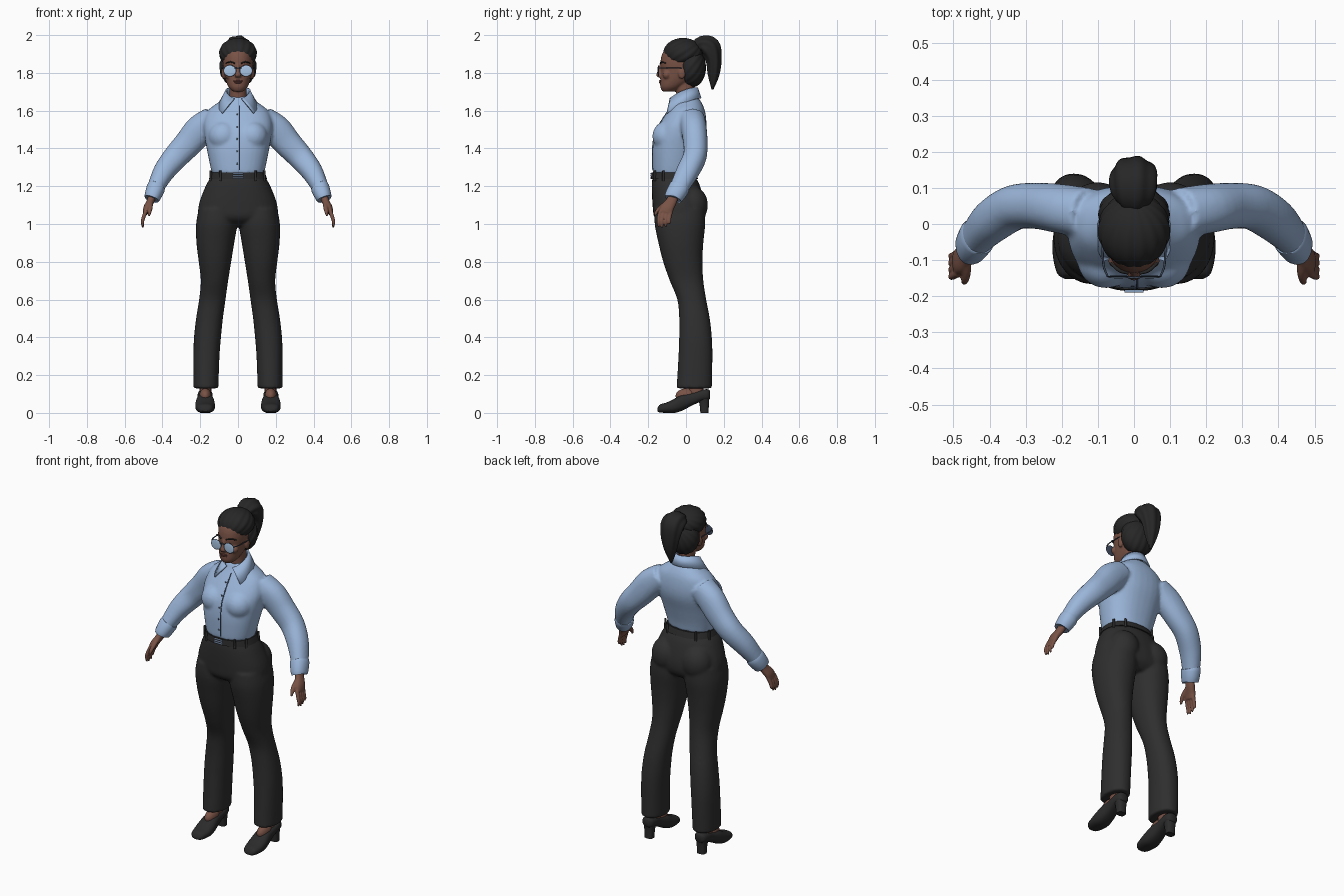
import bpy, bmesh, math
from mathutils import Vector

if "Cube" in bpy.data.objects:
    bpy.data.objects.remove(bpy.data.objects["Cube"])
X, Y, Z = Vector((1, 0, 0)), Vector((0, 1, 0)), Vector((0, 0, 1))


def material(name, *rgb):
    m = bpy.data.materials.new(name)
    m.use_nodes = True
    m.diffuse_color = (*rgb, 1)
    m.node_tree.nodes["Principled BSDF"].inputs["Base Color"].default_value = (*rgb, 1)
    return m


shirt_blue = material("shirt blue", .33, .47, .70)
seam_blue = material("seam dark blue", .06, .09, .15)
trouser_black = material("trouser charcoal", .028, .028, .028)
hair_black = material("hair black", .02, .02, .02)
leather = material("leather black", .024, .024, .025)
skin = material("brown skin", .19, .085, .06)
lip = material("lip brown", .14, .05, .04)
lens_blue = material("lens blue", .40, .56, .78)
frame_dark = material("frame slate", .05, .07, .11)


def power(v, p):
    return math.copysign(abs(v) ** (2 / p), v)


def smooth_path(rows, steps):
    """Catmull-Rom interpolation of (x, y, z, rx, ry) rows."""
    rows = [Vector(r) for r in rows]
    out = []
    for i in range(len(rows) - 1):
        b, c = rows[i], rows[i + 1]
        a, d = rows[max(i - 1, 0)], rows[min(i + 2, len(rows) - 1)]
        for k in range(steps):
            t = k / steps
            out.append(b + (c - a) * (t / 2) + (a * 2 - b * 5 + c * 4 - d) * (t * t / 2)
                       + (b * 3 - a - c * 3 + d) * (t ** 3 / 2))
    return out + [rows[-1]]


def loft(bm, rows, axis=None, ref=Y, n=32, steps=4, p=2.2, ridge=0, waves=7):
    """Skin of rounded rings along a path, capped at both ends."""
    path = smooth_path(rows, steps)
    centres = [Vector(s[:3]) for s in path]
    rings = []
    for i, s in enumerate(path):
        t = axis or (centres[min(i + 1, len(path) - 1)] - centres[max(i - 1, 0)]).normalized()
        v = (ref - t * ref.dot(t)).normalized()
        u = v.cross(t)
        ring = []
        for k in range(n):
            a = math.tau * k / n
            g = 1 + ridge * math.sin(waves * a)
            ring.append(bm.verts.new(centres[i] + u * (power(math.cos(a), p) * s[3] * g)
                                     + v * (power(math.sin(a), p) * s[4] * g)))
        rings.append(ring)
    for r, q in zip(rings, rings[1:]):
        for k in range(n):
            bm.faces.new((r[k], r[k - 1], q[k - 1], q[k]))
    bm.faces.new(rings[0])
    bm.faces.new(rings[-1])


def slab(rows):
    """Rows (z, x0, x1, front, back) turned into ring stations."""
    return [((a + b) / 2, (f + k) / 2, z, (b - a) / 2, (k - f) / 2) for z, a, b, f, k in rows]


def ball(bm, centre, radii, pole=Z, ridge=0, waves=1, segs=32):
    q = pole.to_track_quat('Z', 'Y')
    for v in bmesh.ops.create_uvsphere(bm, u_segments=segs, v_segments=segs // 2, radius=1)["verts"]:
        g = 1 + ridge * math.sin(waves * math.atan2(v.co.y, v.co.x)) * (1 - v.co.z ** 2)
        d = q @ v.co * g
        v.co = Vector(centre) + Vector([d[i] * radii[i] for i in range(3)])


def finish(name, bm, mat, mirror=False, voxel=0, relax=0, solid=0):
    bmesh.ops.recalc_face_normals(bm, faces=bm.faces)
    me = bpy.data.meshes.new(name)
    bm.to_mesh(me)
    bm.free()
    me.materials.append(mat)
    me.shade_smooth()
    me.set_sharp_from_angle(angle=math.radians(50))
    ob = bpy.data.objects.new(name, me)
    bpy.context.scene.collection.objects.link(ob)
    if mirror:
        ob.modifiers.new("mirror", 'MIRROR').use_mirror_merge = False
    if solid:
        m = ob.modifiers.new("thickness", 'SOLIDIFY')
        m.thickness, m.offset = solid, 0
    if voxel:
        m = ob.modifiers.new("blend", 'REMESH')
        m.mode, m.voxel_size, m.use_smooth_shade = 'VOXEL', voxel, True
        m = ob.modifiers.new("relax", 'SMOOTH')
        m.factor, m.iterations = .5, relax
    return ob


# Trousers: pelvis, buttocks and flared legs blended together
bm = bmesh.new()
loft(bm, slab([(.99, -.1, .1, -.11, .06), (1.03, -.2, .2, -.165, .095), (1.1, -.208, .208, -.177, .1),
               (1.2, -.172, .172, -.181, .075), (1.25, -.144, .144, -.177, .05),
               (1.278, -.137, .137, -.172, .04)]), axis=Z, p=2.3)
ball(bm, (.1, .032, 1.1), (.088, .084, .1))
ball(bm, (-.1, .032, 1.1), (.088, .084, .1))
leg = slab([(.13, .104, .236, -.05, .137), (.3, .098, .236, -.04, .14), (.4, .09, .233, -.036, .137),
            (.5, .08, .222, -.036, .126), (.6, .066, .206, -.046, .107), (.7, .052, .197, -.086, .092),
            (.8, .036, .208, -.121, .087), (.9, .02, .22, -.146, .092), (1, .004, .222, -.166, .102),
            (1.08, .01, .207, -.165, .1)])
loft(bm, leg, axis=Z)
loft(bm, [(-r[0], *r[1:]) for r in leg], axis=Z)
finish("trousers", bm, trouser_black, voxel=.009, relax=4)

# Shirt: torso, bust and sleeves blended together
bm = bmesh.new()
loft(bm, slab([(1.268, -.138, .138, -.176, .045), (1.32, -.15, .15, -.178, .055),
               (1.4, -.166, .166, -.178, .078), (1.48, -.18, .18, -.166, .103),
               (1.54, -.182, .182, -.135, .108), (1.6, -.16, .16, -.095, .1),
               (1.64, -.11, .11, -.068, .084), (1.675, -.06, .06, -.05, .06)]), axis=Z, p=2.3)
sleeve = [(.13, .03, 1.555, .07, .07), (.2, .042, 1.5, .08, .068), (.265, .05, 1.425, .074, .064),
          (.33, .046, 1.355, .067, .062), (.39, .01, 1.28, .058, .06), (.43, -.03, 1.205, .046, .052),
          (.448, -.055, 1.16, .04, .046)]
for s in (1, -1):
    ball(bm, (s * .077, -.1, 1.465), (.08, .078, .08))
    loft(bm, [(s * r[0], *r[1:]) for r in sleeve])
shirt = finish("shirt", bm, shirt_blue, voxel=.009, relax=4)

# Cuffs
bm = bmesh.new()
loft(bm, [(.43, -.032, 1.2, .046, .052), (.436, -.038, 1.188, .049, .055), (.453, -.065, 1.143, .043, .05),
          (.456, -.069, 1.135, .038, .045)], steps=2)
finish("cuffs", bm, shirt_blue, mirror=True)

# Collar: folded band with an open front and pointed tips
bm = bmesh.new()
edges = []
for k in range(41):
    row = []
    for start, r0, r1, z0, drop in ((.3, .058, .006, 1.722, .06), (.8, .078, .045, 1.665, .11)):
        a = start + (math.tau - 2 * start) * k / 40
        f = (1 + math.cos(a)) / 2
        r = r0 + r1 * f
        row.append(bm.verts.new((math.sin(a) * r, -math.cos(a) * r - .022 * f, z0 - drop * f * f)))
    edges.append(row)
for a, b in zip(edges, edges[1:]):
    bm.faces.new((a[0], a[1], b[1], b[0]))
finish("collar", bm, shirt_blue, solid=.009)

# Placket seam and buttons laid on the shirt front
bpy.context.view_layer.update()
worn = shirt.evaluated_get(bpy.context.evaluated_depsgraph_get())


def on_shirt(x, z):
    hit, place, _, _ = worn.ray_cast(Vector((x, -1, z)), Y)
    return place if hit else Vector((x, -.15, z))


bm = bmesh.new()
loft(bm, [(*on_shirt(.008, 1.285 + .017 * i), .0025, .003) for i in range(21)], ref=X, n=8, steps=1)
finish("placket_seam", bm, seam_blue)
bm = bmesh.new()
for i in range(5):
    ball(bm, on_shirt(-.004, 1.32 + .065 * i), (.005, .003, .005), segs=12)
finish("buttons", bm, seam_blue)

# Belt, loops and buckle
bm = bmesh.new()
loft(bm, slab([(1.238, -.154, .154, -.186, .064), (1.272, -.143, .143, -.182, .052)]), axis=Z, n=48, steps=1, p=2.3)
finish("belt", bm, leather)
bm = bmesh.new()
for d in (35, 65, 115, 145, 215, 250, 290, 325):
    a = math.radians(d - 90)
    x, y = power(math.cos(a), 2.3) * .152, power(math.sin(a), 2.3) * .122 - .062
    loft(bm, [(x, y, 1.228, .007, .007), (x, y, 1.282, .006, .006)], axis=Z, n=8, steps=1)
finish("belt_loops", bm, trouser_black)
bm = bmesh.new()
for z in (1.244, 1.255, 1.266):
    loft(bm, [(-.026, -.186, z, .0035, .004), (.026, -.186, z, .0035, .004)], n=10, steps=1)
finish("buckle", bm, shirt_blue)

# Head and neck
bm = bmesh.new()
loft(bm, slab([(1.702, -.028, .028, -.125, -.06), (1.725, -.05, .05, -.136, -.02), (1.765, -.066, .066, -.136, .04),
               (1.81, -.075, .075, -.132, .07), (1.86, -.08, .08, -.135, .085), (1.91, -.074, .074, -.122, .08),
               (1.95, -.045, .045, -.085, .04)]), axis=Z)
loft(bm, [(0, .005, 1.6, .056, .056), (0, 0, 1.67, .047, .05), (0, -.01, 1.77, .046, .05)], axis=Z)
loft(bm, [(0, -.13, 1.845, .009, .01), (0, -.138, 1.81, .011, .013), (0, -.143, 1.787, .018, .014),
          (0, -.136, 1.776, .012, .01)], axis=Z, n=16)
for s in (1, -1):
    ball(bm, (s * .045, -.102, 1.79), (.026, .022, .024))
    ball(bm, (s * .077, -.022, 1.797), (.011, .02, .03), segs=20)
finish("head", bm, skin, voxel=.005, relax=3)
bm = bmesh.new()
ball(bm, (0, -.136, 1.757), (.024, .007, .0045), segs=16)
ball(bm, (0, -.135, 1.749), (.02, .008, .0055), segs=16)
finish("lips", bm, lip)
bm = bmesh.new()
loft(bm, [(.016, -.136, 1.85, .003, .004), (.04, -.129, 1.858, .004, .005), (.065, -.108, 1.851, .002, .004)], n=8)
finish("eyebrows", bm, hair_black, mirror=True)

# Glasses: lens plates on dark rims, bridge and temples
bm = bmesh.new()
ball(bm, (.043, -.1475, 1.811), (.031, .003, .028))
finish("lenses", bm, lens_blue, mirror=True)
bm = bmesh.new()
ball(bm, (.043, -.1455, 1.811), (.034, .003, .031))
loft(bm, [(0, -.149, 1.826, .003, .003), (.018, -.147, 1.826, .003, .003)], n=8)
loft(bm, [(.073, -.144, 1.825, .003, .003), (.085, -.11, 1.826, .003, .003), (.088, -.02, 1.825, .003, .003)],
     ref=Z, n=8)
finish("glasses_frame", bm, frame_dark, mirror=True)

# Hair: swept cap, nape and high ponytail
root = Vector((0, .75, .65))
bm = bmesh.new()
ball(bm, (0, -.016, 1.904), (.099, .104, .081), root, .018, 15, 96)
ball(bm, (0, .03, 1.83), (.098, .075, .105), root, .018, 15, 96)
finish("hair_cap", bm, hair_black)
bm = bmesh.new()
loft(bm, [(0, .05, 1.925, .03, .03), (0, .08, 1.946, .046, .058), (0, .122, 1.932, .06, .066),
          (0, .146, 1.87, .042, .056), (0, .146, 1.79, .03, .036), (0, .14, 1.712, .005, .007)],
     ref=X, n=56, p=2, ridge=.05)
finish("ponytail", bm, hair_black)

# Hands: palm, four fingers and thumb
bm = bmesh.new()
loft(bm, [(.454, -.065, 1.145, .021, .026), (.466, -.08, 1.115, .02, .03), (.482, -.1, 1.085, .019, .036),
          (.49, -.108, 1.058, .015, .036)], n=20)
for i in range(4):
    y = -.136 + .019 * i
    tip = (.985, .978, .984, 1.0)[i]
    loft(bm, [(.487, y, 1.07, .011, .011), (.5, y - .008, 1.035, .0105, .01), (.506, y - .01, 1.01, .009, .009),
              (.503, y - .009, tip, .005, .005)], n=12, p=2)
loft(bm, [(.465, -.095, 1.115, .014, .016), (.464, -.132, 1.09, .012, .013), (.468, -.155, 1.065, .01, .011),
          (.471, -.165, 1.043, .005, .006)], ref=X, n=12, p=2)
finish("hands", bm, skin, mirror=True, voxel=.0045, relax=2)

# Feet and heeled shoes
bm = bmesh.new()
loft(bm, [(.172, .055, .09, .03, .04), (.172, .05, .2, .032, .04)], axis=Z, n=20)
ball(bm, (.173, .005, .09), (.032, .06, .04), Z)
finish("feet", bm, skin, mirror=True)
bm = bmesh.new()
shoe = [(-.152, .008, .022, .018), (-.138, .002, .044, .038), (-.1, 0, .056, .049), (-.06, 0, .076, .052),
        (-.02, .012, .098, .048), (.03, .038, .108, .04), (.08, .06, .122, .04), (.115, .066, .125, .034),
        (.128, .075, .115, .018)]
loft(bm, [(.174, y, (a + b) / 2, r, (b - a) / 2) for y, a, b, r in shoe], axis=Y, ref=Z, n=28, p=2.5)
finish("shoes", bm, leather, mirror=True)
bm = bmesh.new()
loft(bm, [(.174, .098, 0, .026, .022), (.174, .096, .05, .028, .025), (.174, .092, .085, .034, .032)],
     axis=Z, n=20, p=2.8)
finish("shoe_heels", bm, leather, mirror=True)
